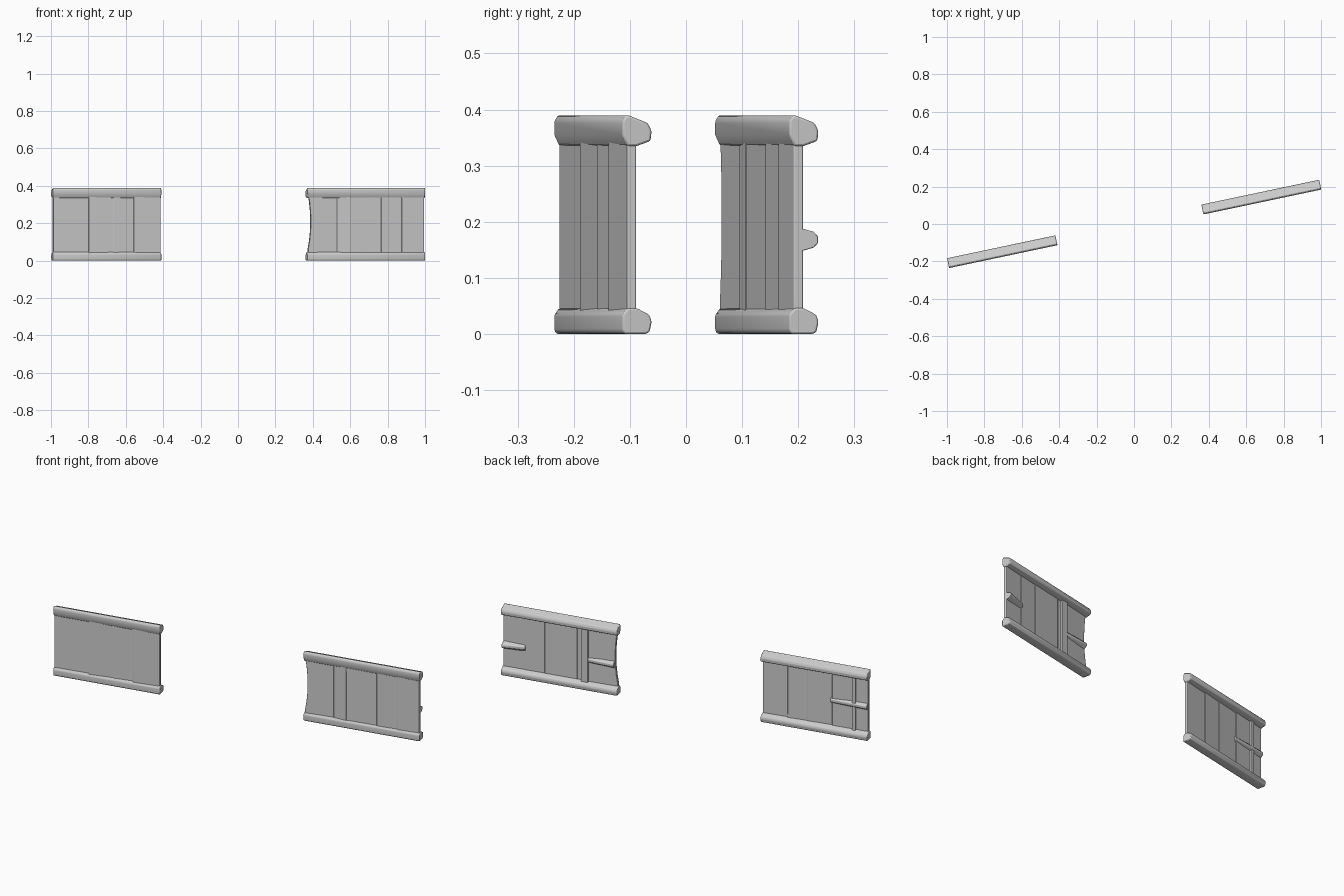
import bpy, bmesh, math
from mathutils import Vector

cube = bpy.data.objects.get("Cube")
if cube:
    bpy.data.objects.remove(cube, do_unlink=True)

grey = bpy.data.materials.new("light_grey")
grey.use_nodes = True
colour = (0.6, 0.6, 0.6, 1)
grey.diffuse_color = colour
grey.node_tree.nodes["Principled BSDF"].inputs["Base Color"].default_value = colour

ANGLE = math.radians(11.9)

# rail cross-sections as (depth, height)
TOP_RAIL = [(-.022, .391), (-.030, .380), (-.030, .355), (-.021, .335),
            (-.003, .335), (.022, .344), (.024, .362), (.017, .376)]
LOW_RAIL = [(-.026, 0), (-.030, .006), (-.030, .034), (-.021, .046),
            (-.003, .046), (.020, .034), (.024, .022), (.020, .003), (.012, 0)]


def finish(bm, name, centre, bevel):
    """Turn the mesh into an object standing in its panel's place."""
    bmesh.ops.recalc_face_normals(bm, faces=bm.faces)
    mesh = bpy.data.meshes.new(name)
    bm.to_mesh(mesh)
    bm.free()
    mesh.materials.append(grey)
    ob = bpy.data.objects.new(name, mesh)
    bpy.context.collection.objects.link(ob)
    ob.location = (centre[0], centre[1], 0)
    ob.rotation_euler.z = ANGLE
    if bevel:
        mod = ob.modifiers.new("soft_edges", "BEVEL")
        mod.width = bevel
        mod.segments = 2
        mod.limit_method = "ANGLE"
        mod.angle_limit = math.radians(25)
    bpy.ops.object.select_all(action="DESELECT")
    ob.select_set(True)
    bpy.context.view_layer.objects.active = ob
    bpy.ops.object.shade_smooth_by_angle(angle=math.radians(40))


def loft(rings):
    """Skin a list of closed rings of points and cap both ends."""
    bm = bmesh.new()
    loops = [[bm.verts.new(p) for p in ring] for ring in rings]
    for a, b in zip(loops, loops[1:]):
        n = len(a)
        for i in range(n):
            bm.faces.new((a[i], a[(i + 1) % n], b[(i + 1) % n], b[i]))
    bm.faces.new(loops[0])
    bm.faces.new(loops[-1])
    return bm


def rail(name, profile, half, centre):
    rings = [[(u, v, z) for v, z in profile] for u in (-half, half)]
    finish(loft(rings), name, centre, .004)


def plank(name, u0, u1, front0, front1, centre, thick=.017, wave=0):
    """Upright board; wave draws its right-hand edge inwards in the upper part."""
    rings = []
    for i in range(9):
        z = .025 + .335 * i / 8
        lo = u0 + wave * max(0, math.sin((z - .06) / .3 * math.pi)) ** .7 if wave and z > .06 else u0
        rings.append([(lo, front0, z), (u1, front1, z),
                      (u1, front1 + thick, z), (lo, front0 + thick, z)])
    finish(loft(rings), name, centre, .002)


def brace(name, u0, u1, height, depth0, depth1, centre):
    """Tapered horizontal bar on the back of the boards."""
    rings = []
    for u, depth in ((u0, depth0), (u1, depth1)):
        rings.append([(u, -.012, height - .022), (u, depth - .008, height - .014),
                      (u, depth, height - .006), (u, depth, height + .006),
                      (u, depth - .008, height + .014), (u, -.012, height + .022)])
    finish(loft(rings), name, centre, .002)


def panel(side, centre, half, boards, wave=0):
    rail(side + "_top_rail", TOP_RAIL, half, centre)
    rail(side + "_bottom_rail", LOW_RAIL, half, centre)
    for i, (u0, u1, f0, f1) in enumerate(boards):
        plank(f"{side}_board_{i + 1}", u0, u1, f0, f1, centre,
              wave=wave if i == 0 else 0)


# right-hand panel
RIGHT = (-.705, -.145)
panel("right", RIGHT, .296, [
    (-.293, -.092, -.021, -.019), (-.100, .045, -.024, -.020),
    (.035, .155, -.022, -.018), (.145, .293, -.024, -.021)])
brace("right_brace", -.290, -.085, .185, .012, .003, RIGHT)
plank("right_back_rib", -.225, -.205, -.012, -.012, RIGHT)

# left-hand panel
LEFT = (.68, .147)
panel("left", LEFT, .322, [
    (-.318, -.150, -.022, -.019), (-.158, -.085, -.020, -.024),
    (-.092, .090, -.022, -.021), (.082, .205, -.023, -.021),
    (.195, .318, -.023, -.021)], wave=.016)
brace("left_inner_brace", -.300, -.150, .165, .014, .004, LEFT)
brace("left_outer_brace", .195, .318, .168, .004, .024, LEFT)
plank("left_back_rib", -.155, -.115, -.010, -.012, LEFT)
